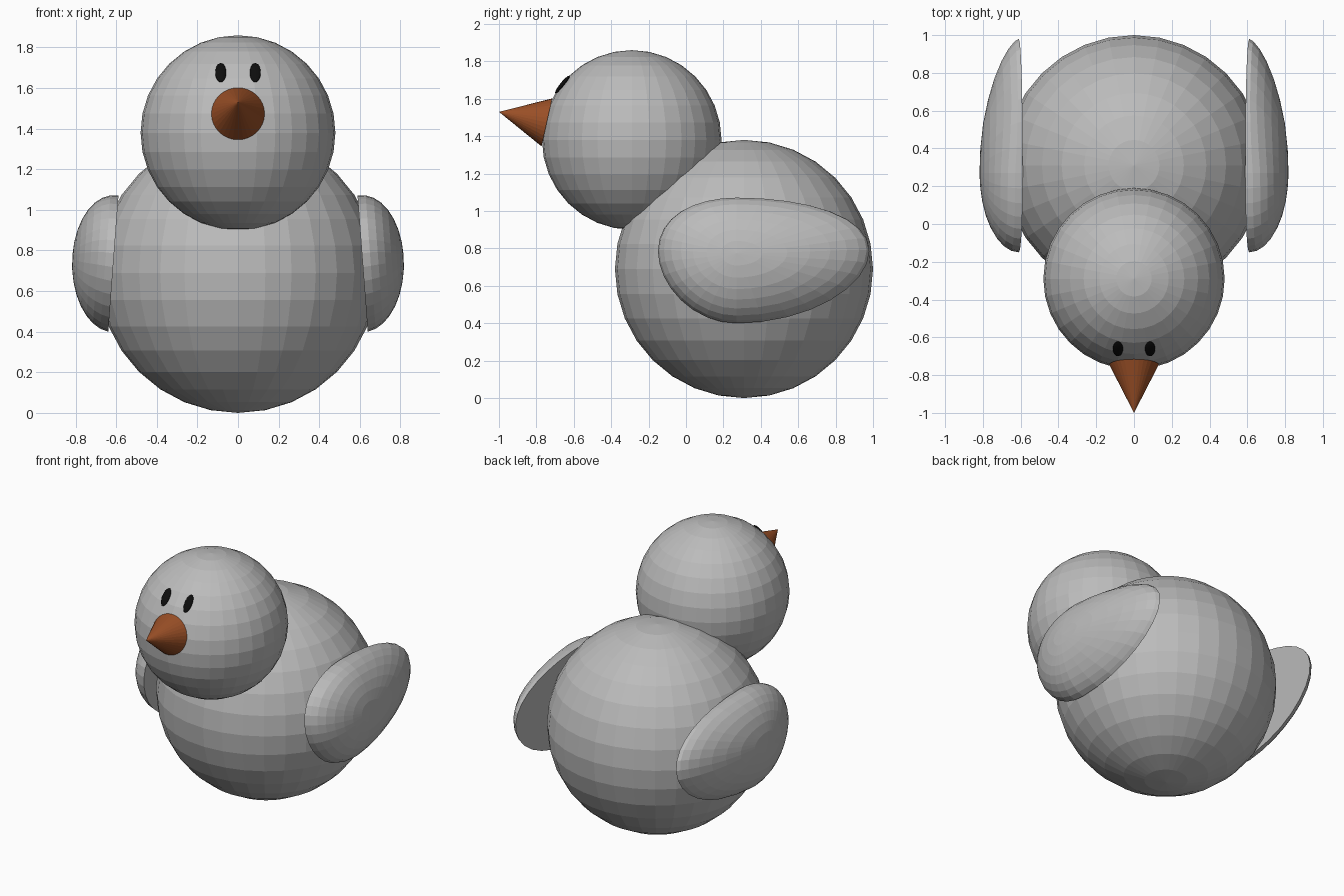
import bpy, bmesh, math
from mathutils import Matrix, Vector

if "Cube" in bpy.data.objects:
    bpy.data.objects.remove(bpy.data.objects["Cube"])


def material(name, rgb):
    m = bpy.data.materials.new(name)
    m.diffuse_color = (*rgb, 1)
    m.use_nodes = True
    m.node_tree.nodes["Principled BSDF"].inputs["Base Color"].default_value = m.diffuse_color
    return m


grey = material("light grey", (0.5, 0.5, 0.5))
orange = material("burnt orange", (0.33, 0.08, 0.02))
black = material("black", (0.004, 0.004, 0.004))


def finish(name, bm, mat):
    bmesh.ops.recalc_face_normals(bm, faces=bm.faces)
    mesh = bpy.data.meshes.new(name)
    bm.to_mesh(mesh)
    bm.free()
    mesh.materials.append(mat)
    ob = bpy.data.objects.new(name, mesh)
    bpy.context.collection.objects.link(ob)
    return ob


def ball(name, centre, size, mat, tilt=0.0):
    bm = bmesh.new()
    bmesh.ops.create_uvsphere(bm, u_segments=32, v_segments=16, radius=1)
    bm.transform(Matrix.Translation(centre) @ Matrix.Rotation(tilt, 4, 'X')
                 @ Matrix.Diagonal((*size, 1)))
    return finish(name, bm, mat)


# Body and head
ball("body", (0, 0.31, 0.69), (0.69,) * 3, grey)
ball("head", (0, -0.29, 1.38), (0.48,) * 3, grey)

# Beak: cone tipped slightly upward, base resting on the head
tip = Vector((0, -1.0, 1.53))
axis = Vector((0, -math.cos(0.217), math.sin(0.217)))
bm = bmesh.new()
bmesh.ops.create_cone(bm, cap_ends=True, segments=32, radius1=0.131, radius2=0, depth=0.262)
bm.transform(Matrix.Translation(tip - axis * 0.131) @ axis.to_track_quat('Z', 'X').to_matrix().to_4x4())
finish("beak", bm, orange)


# Wing: half dome facing sideways, stretched toward the tail, flat inside
def wing(name, side):
    bm = bmesh.new()
    bmesh.ops.create_uvsphere(bm, u_segments=32, v_segments=16, radius=1)
    bmesh.ops.bisect_plane(bm, geom=bm.verts[:] + bm.edges[:] + bm.faces[:], dist=1e-4,
                           plane_co=(0, 0, 0), plane_no=(0, 0, 1), clear_inner=True)
    rim = [e for e in bm.edges if e.is_boundary]
    bmesh.ops.contextual_create(bm, geom=rim)
    for v in bm.verts:
        a, b, h = v.co
        h = max(h, 0)
        y = 0.27 + a * (0.71 if a > 0 else 0.42)
        z = 0.735 + 0.335 * b + 0.05 * a * a + 0.04 * h
        bulge = h ** 1.35 if a > 0.5 else h ** (1 + 0.7 * max(a, 0))
        x = 0.614 - 0.075 * (z - 0.735) + 0.205 * bulge
        v.co = (side * x, y, z)
    finish(name, bm, grey)


# Paired parts
for label, side in (("left", 1), ("right", -1)):
    wing(label + "_wing", side)
    ball(label + "_eye", (side * 0.085, -0.661, 1.676), (0.027, 0.06, 0.012), black,
         tilt=math.radians(51))
